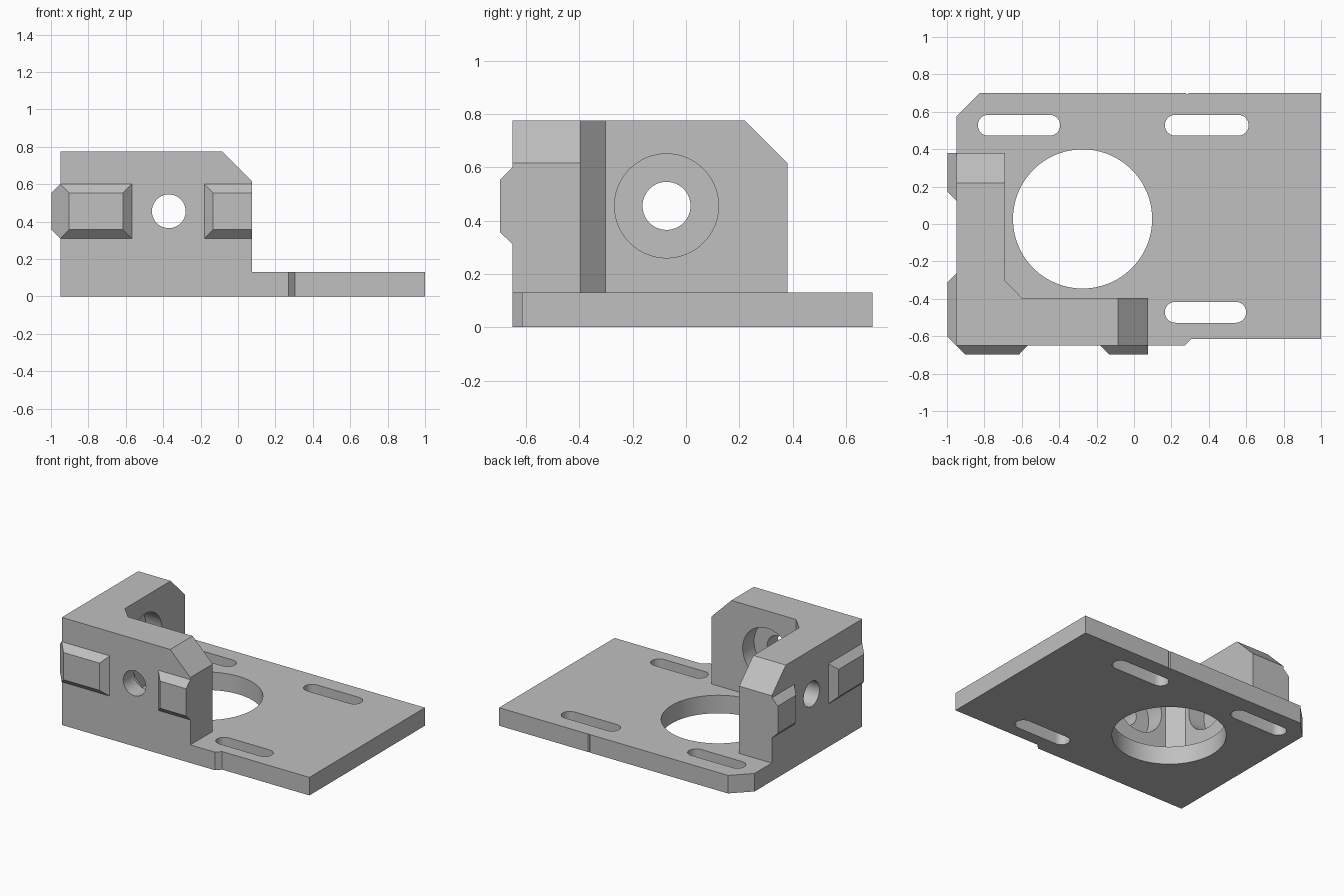
import bpy, bmesh
from math import pi, cos, sin
from mathutils import Vector, Matrix

cube = bpy.data.objects.get("Cube")
if cube:
    bpy.data.objects.remove(cube, do_unlink=True)

grey = bpy.data.materials.new("light_grey")
grey.use_nodes = True
grey.diffuse_color = (0.53, 0.53, 0.53, 1)
grey.node_tree.nodes["Principled BSDF"].inputs["Base Color"].default_value = grey.diffuse_color

PLATE_TOP, WALL_TOP = 0.13, 0.775
LEFT, FRONT = -0.95, -0.65        # outer wall planes
WALL_X, WALL_Y = 0.075, 0.38      # free ends of the walls
HOLE_Z = 0.455


def finish(name, bm):
    bmesh.ops.recalc_face_normals(bm, faces=bm.faces[:])
    mesh = bpy.data.meshes.new(name)
    bm.to_mesh(mesh)
    bm.free()
    mesh.materials.append(grey)
    obj = bpy.data.objects.new(name, mesh)
    bpy.context.collection.objects.link(obj)
    return obj


def prism_bm(points, z0, z1):
    bm = bmesh.new()
    face = bm.faces.new([bm.verts.new((x, y, z0)) for x, y in points])
    top = bmesh.ops.extrude_face_region(bm, geom=[face])["geom"]
    verts = [v for v in top if isinstance(v, bmesh.types.BMVert)]
    bmesh.ops.translate(bm, verts=verts, vec=(0, 0, z1 - z0))
    return bm


def arc(cx, cy, r, start, end, steps):
    angles = [start + (end - start) * i / steps for i in range(steps + 1)]
    return [(cx + r * cos(a), cy + r * sin(a)) for a in angles]


def slot_cutter(x0, x1, y, r=0.056):
    pts = arc(x1 - r, y, r, -pi / 2, pi / 2, 16) + arc(x0 + r, y, r, pi / 2, 3 * pi / 2, 16)
    return finish("slot_cutter", prism_bm(pts, -0.1, 0.3))


def cylinder_cutter(centre, axis, r, length):
    bm = bmesh.new()
    turn = Vector(axis).to_track_quat("Z", "Y").to_matrix().to_4x4()
    bmesh.ops.create_cone(bm, cap_ends=True, segments=96, radius1=r, radius2=r,
                          depth=length, matrix=Matrix.Translation(centre) @ turn)
    return finish("round_cutter", bm)


def cut(obj, cutters):
    bpy.context.view_layer.objects.active = obj
    for cutter in cutters:
        cutter.hide_render = True
        mod = obj.modifiers.new("cut", "BOOLEAN")
        mod.operation = "DIFFERENCE"
        mod.solver = "EXACT"
        mod.object = cutter
        bpy.ops.object.modifier_apply(modifier=mod.name)
        bpy.data.objects.remove(cutter, do_unlink=True)
    bpy.ops.object.select_all(action="DESELECT")
    obj.select_set(True)
    bpy.ops.object.shade_smooth_by_angle(angle=pi / 6)


# Base plate: clipped rear corner, small rear nick, stepped front edge
plate = finish("base_plate", prism_bm([
    (LEFT, FRONT), (0.27, FRONT), (0.305, -0.615), (1, -0.615), (1, 0.7),
    (0.293, 0.7), (0.285, 0.692), (0.277, 0.7), (-0.825, 0.7), (LEFT, 0.575)],
    0, PLATE_TOP))
cut(plate, [
    cylinder_cutter((-0.275, 0.027, 0), (0, 0, 1), 0.372, 1),
    slot_cutter(-0.835, -0.395, 0.528),
    slot_cutter(0.165, 0.613, 0.528),
    slot_cutter(0.165, 0.6, -0.472)])

# Corner wall: L profile with clipped inner corner and chamfered free ends
bm = prism_bm([
    (LEFT, FRONT), (WALL_X, FRONT), (WALL_X, -0.395), (-0.6, -0.395),
    (-0.69, -0.302), (-0.69, WALL_Y), (LEFT, WALL_Y)], PLATE_TOP, WALL_TOP)
for point, normal in (((WALL_X, 0, 0.615), (1, 0, 1)), ((0, WALL_Y, 0.615), (0, 1, 1))):
    result = bmesh.ops.bisect_plane(bm, geom=bm.verts[:] + bm.edges[:] + bm.faces[:],
                                    plane_co=point, plane_no=normal, clear_outer=True)
    edges = [e for e in result["geom_cut"] if isinstance(e, bmesh.types.BMEdge)]
    bmesh.ops.holes_fill(bm, edges=edges)
wall = finish("corner_wall", bm)

# Screw holes with wide counterbores on the inner sides
cut(wall, [
    cylinder_cutter((-0.37, -0.395, HOLE_Z), (0, 1, 0), 0.195, 0.26),
    cylinder_cutter((-0.37, -0.6, HOLE_Z), (0, 1, 0), 0.09, 0.5),
    cylinder_cutter((-0.69, -0.073, HOLE_Z), (1, 0, 0), 0.195, 0.26),
    cylinder_cutter((-0.9, -0.073, HOLE_Z), (1, 0, 0), 0.09, 0.5)])


def pad(name, on_front, a0, a1, inset0, inset1):
    """Bevelled raised pad on the outer side of a wall."""
    bm = bmesh.new()
    for out, k in ((0, 0), (0.048, 1)):
        for a in (a0 + k * inset0, a1 - k * inset1):
            for z in (0.31 + k * 0.047, 0.6 - k * 0.047):
                bm.verts.new((a, FRONT - out, z) if on_front else (LEFT - out, a, z))
    bmesh.ops.convex_hull(bm, input=bm.verts[:])
    bmesh.ops.dissolve_limit(bm, angle_limit=0.01, verts=bm.verts[:], edges=bm.edges[:])
    finish(name, bm)


# Locating pads; those at the free ends are cut off flush
pad("front_corner_pad", True, LEFT, -0.568, 0.047, 0.047)
pad("front_end_pad", True, -0.18, WALL_X, 0.047, 0)
pad("side_corner_pad", False, FRONT, -0.265, 0.047, 0.047)
pad("side_end_pad", False, 0.125, WALL_Y, 0.047, 0)
